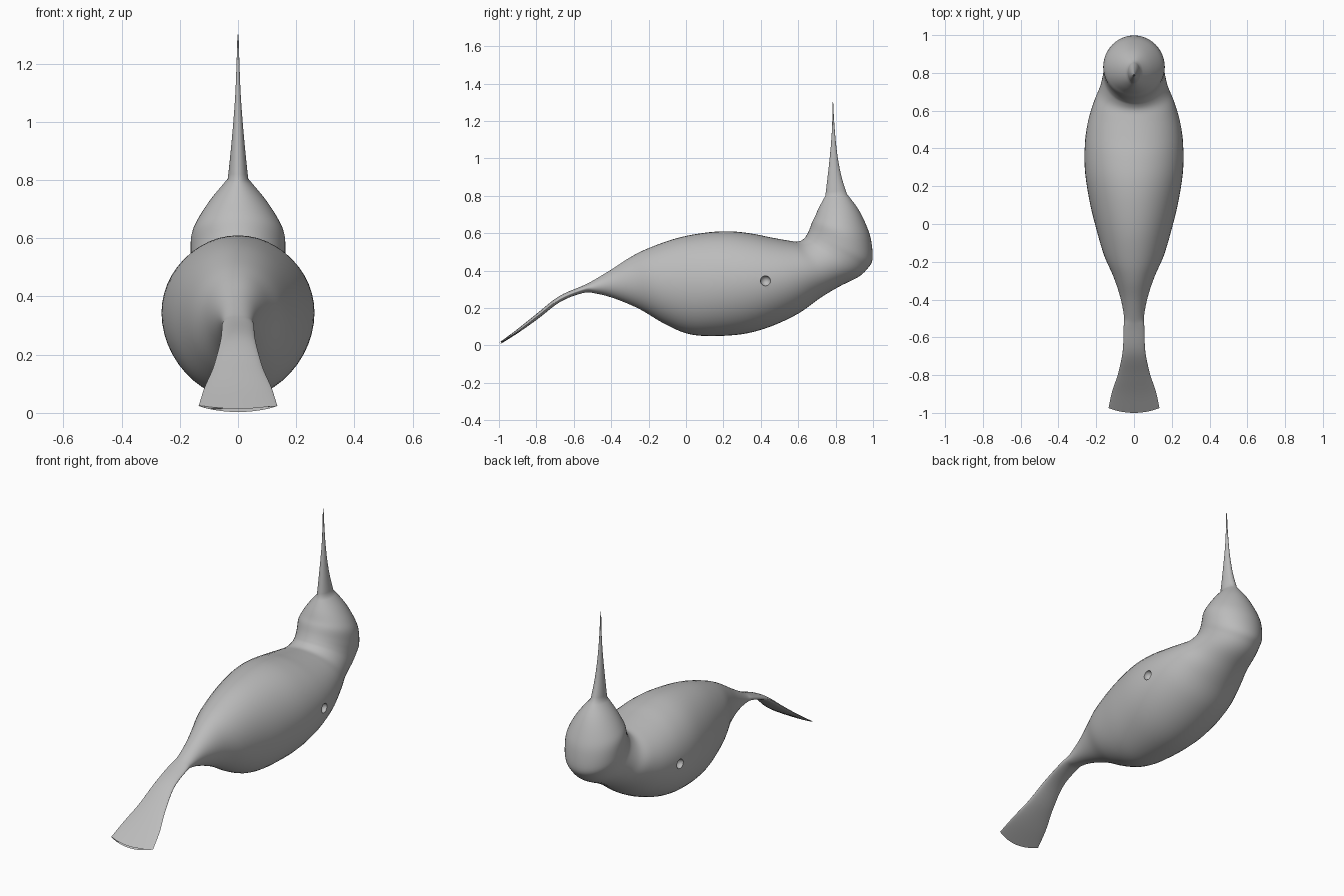
import bpy, bmesh, math
from mathutils import Vector

cube = bpy.data.objects.get("Cube")
if cube:
    bpy.data.objects.remove(cube, do_unlink=True)

grey = bpy.data.materials.new("plain grey")
grey.use_nodes = True
tone = (0.5, 0.5, 0.5, 1)
grey.diffuse_color = tone
grey.node_tree.nodes["Principled BSDF"].inputs["Base Color"].default_value = tone

SIDES, STEPS = 48, 5

# Sections: back y, z, belly y, z, half width
body_sections = [
    (-1, .014, -.998, .003, .135), (-.9, .088, -.893, .07, .115),
    (-.8, .168, -.79, .143, .085), (-.68, .262, -.67, .234, .06),
    (-.55, .32, -.55, .28, .055), (-.5, .345, -.48, .277, .053),
    (-.4, .405, -.38, .25, .072), (-.3, .47, -.25, .195, .11),
    (-.2, .52, -.12, .118, .16), (-.05, .573, 0, .065, .2),
    (.1, .602, .12, .05, .233), (.23, .61, .3, .06, .258),
    (.35, .598, .45, .1, .262), (.45, .578, .6, .17, .247),
    (.55, .56, .72, .255, .215), (.6, .555, .82, .315, .182),
    (.63, .57, .92, .365, .165), (.645, .59, .97, .41, .161),
    (.66, .62, .997, .46, .163), (.675, .66, .99, .56, .16),
    (.69, .69, .965, .64, .138), (.71, .735, .92, .73, .095),
    (.745, .8, .86, .81, .035)]
beak_sections = [
    (.745, .8, .86, .81, .035), (.757, .9, .832, .9, .025),
    (.768, 1, .812, 1, .016), (.777, 1.1, .8, 1.1, .009),
    (.782, 1.2, .792, 1.2, .005), (.783, 1.3, .787, 1.3, .002)]


def refine(sections):
    """Smooth interpolation between neighbouring sections."""
    rows = [Vector(s) for s in sections]
    padded = [2 * rows[0] - rows[1]] + rows + [2 * rows[-1] - rows[-2]]
    out = []
    for a, b, c, d in zip(padded, padded[1:], padded[2:], padded[3:]):
        for k in range(STEPS):
            t = k / STEPS
            out.append(b + (c - a) * (t / 2)
                       + (2 * a - 5 * b + 4 * c - d) * (t * t / 2)
                       + (3 * b - a - 3 * c + d) * (t ** 3 / 2))
    return out + [rows[-1]]


def add_ring(bm, section):
    y1, z1, y2, z2, width = section
    back, belly = Vector((0, y1, z1)), Vector((0, y2, z2))
    ring = []
    for i in range(SIDES):
        a = math.tau * i / SIDES
        p = (back + belly) / 2 + (back - belly) / 2 * math.cos(a)
        p.x = width * math.sin(a)
        # Rounded end of the tail fan
        fan = max(0, -y1 - .8) / .2 * math.sin(a) ** 2
        p += Vector((0, .025, .016)) * fan
        ring.append(bm.verts.new(p))
    return ring


# Body, tail, head and beak in one skin
bm = bmesh.new()
sections = refine(body_sections) + refine(beak_sections)[1:]
rings = [add_ring(bm, s) for s in sections]
for r, s in zip(rings, rings[1:]):
    for i in range(SIDES):
        j = (i + 1) % SIDES
        bm.faces.new((r[i], r[j], s[j], s[i]))
bm.faces.new(rings[0])
bm.faces.new(rings[-1])
bmesh.ops.recalc_face_normals(bm, faces=bm.faces[:])
mesh = bpy.data.meshes.new("bird_body")
bm.to_mesh(mesh)
bm.free()
bird = bpy.data.objects.new("bird_body", mesh)
bpy.context.collection.objects.link(bird)
mesh.materials.append(grey)

# Small round hollow in each flank
for side in (-1, 1):
    bpy.ops.mesh.primitive_uv_sphere_add(segments=24, ring_count=16, radius=.027,
                                         location=(side * .259, .425, .345))
    cutter = bpy.context.object
    cutter.name = "hollow_cutter"
    cutter.hide_render = True
    cutter.data.materials.append(grey)
    cut = bird.modifiers.new("hollow", 'BOOLEAN')
    cut.operation = 'DIFFERENCE'
    cut.solver = 'EXACT'
    cut.object = cutter
    bpy.context.view_layer.objects.active = bird
    bpy.ops.object.modifier_apply(modifier=cut.name)
    bpy.data.objects.remove(cutter, do_unlink=True)

bpy.ops.object.select_all(action='DESELECT')
bird.select_set(True)
bpy.context.view_layer.objects.active = bird
bpy.ops.object.shade_smooth_by_angle(angle=math.radians(35))
